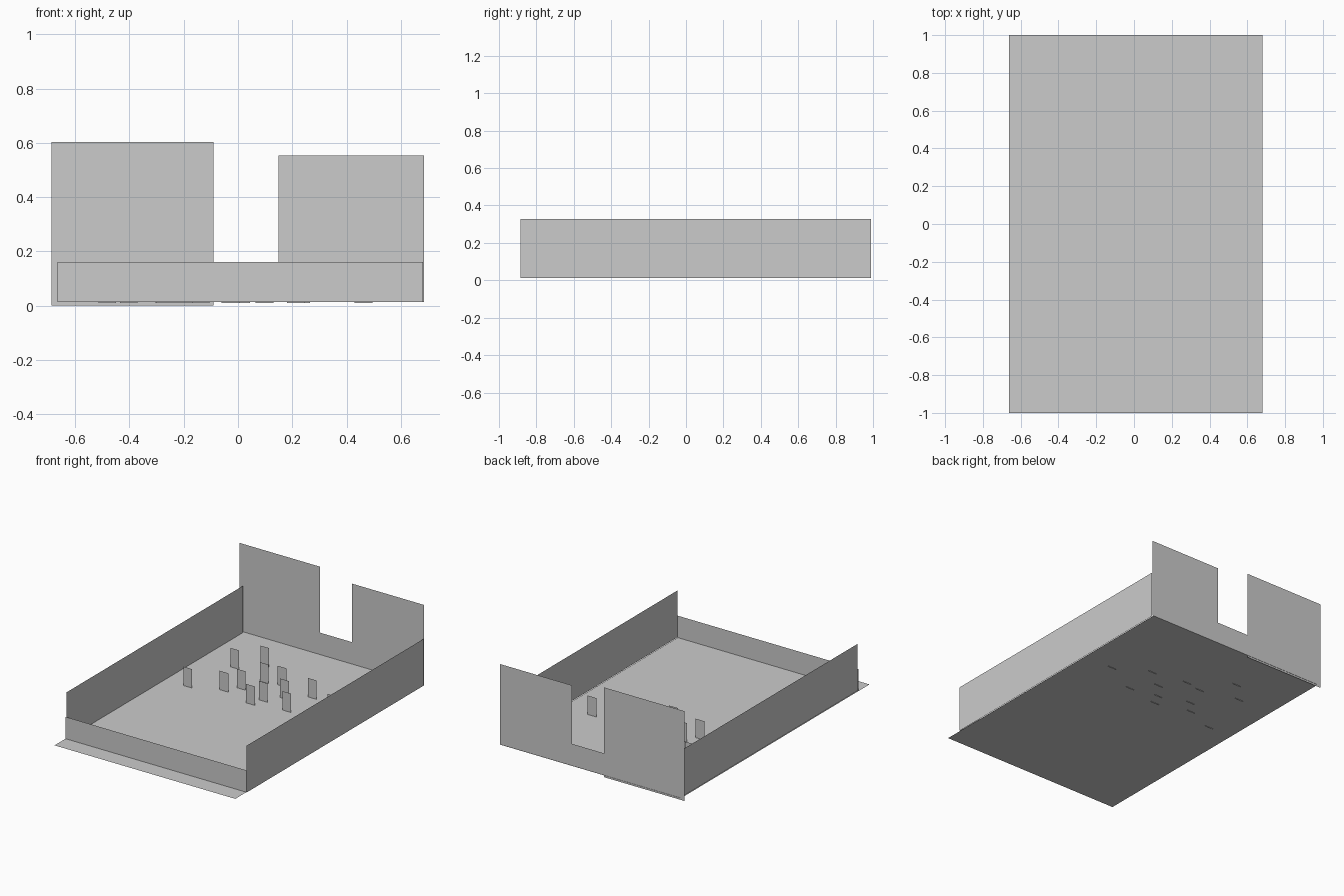
import bpy

if "Cube" in bpy.data.objects:
    bpy.data.objects.remove(bpy.data.objects["Cube"])


def sheet(name, points):
    """Flat single-sided panel from an outline."""
    mesh = bpy.data.meshes.new(name)
    mesh.from_pydata(points, [], [tuple(range(len(points)))])
    mesh.update()
    obj = bpy.data.objects.new(name, mesh)
    bpy.context.collection.objects.link(obj)
    return obj


def wall_x(name, x0, x1, y, z0, z1):
    return sheet(name, [(x0, y, z0), (x1, y, z0), (x1, y, z1), (x0, y, z1)])


def wall_y(name, x, y0, y1, z0, z1):
    return sheet(name, [(x, y0, z0), (x, y1, z0), (x, y1, z1), (x, y0, z1)])


FLOOR = 0.013

# Floor
sheet("floor", [(-0.663, -1, FLOOR), (0.68, -1, FLOOR),
                (0.68, 1, FLOOR), (-0.663, 1, FLOOR)])

# Low front wall and the two side walls
wall_x("front_wall", -0.665, 0.682, -0.883, FLOOR, 0.16)
wall_y("left_wall", -0.655, -0.885, 0.99, FLOOR, 0.327)
wall_y("right_wall", 0.684, -0.885, 0.99, FLOOR, 0.327)

# Back panels with a low wall closing the gap
wall_x("back_left_panel", -0.688, -0.09, 0.998, 0.0, 0.603)
wall_x("back_right_panel", 0.15, 0.685, 0.998, FLOOR, 0.553)
wall_x("back_gap_wall", -0.09, 0.15, 0.998, FLOOR, 0.16)

# Small upright cards standing on the floor: left edge x, y
cards = [(-0.515, 0.156), (-0.435, 0.541), (-0.305, 0.673), (-0.30, 0.234),
         (-0.23, 0.317), (-0.17, 0.476), (-0.052, 0.495), (-0.06, 0.171),
         (-0.02, 0.251), (0.065, 0.353), (0.18, 0.213), (0.20, 0.457),
         (0.43, 0.338)]
for i, (x, y) in enumerate(cards):
    wall_x(f"upright_card_{i + 1}", x, x + 0.065, y, 0.009, 0.14)
